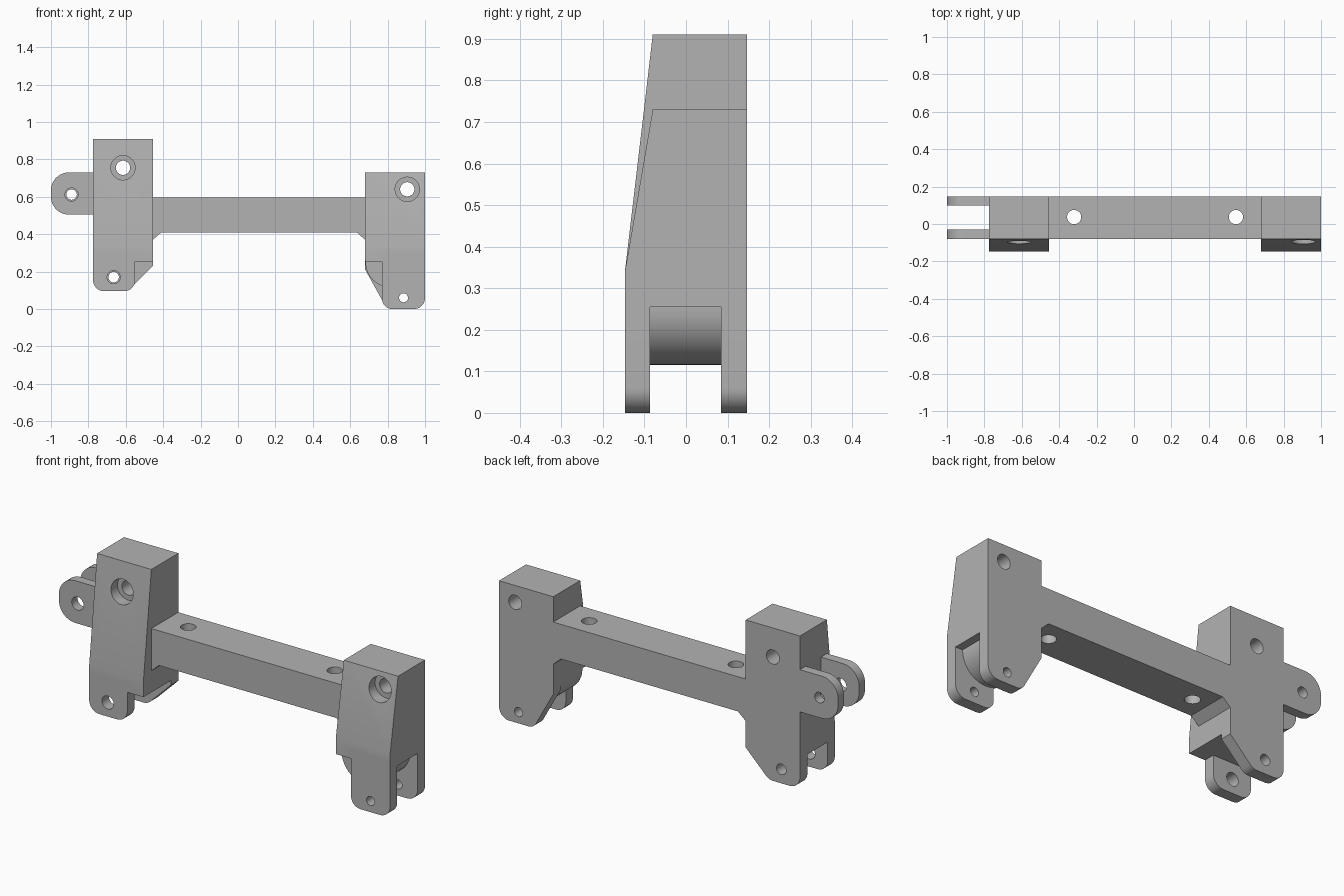
import bpy, bmesh, math
from mathutils import Vector

cube = bpy.data.objects.get("Cube")
if cube:
    bpy.data.objects.remove(cube, do_unlink=True)

grey = bpy.data.materials.new("plain grey")
grey.use_nodes = True
grey.diffuse_color = (0.45, 0.45, 0.45, 1)
grey.node_tree.nodes["Principled BSDF"].inputs["Base Color"].default_value = grey.diffuse_color

BACK, FRONT, UPPER = 0.147, -0.147, -0.08   # depth limits
SLOT = (-0.087, 0.084)                      # fork gap in y
CEIL = 0.255                                # top of the fork gap


def rounded(points, steps=10):
    """Outline from (u, v) or (u, v, radius) corners."""
    out = []
    for i, p in enumerate(points):
        c = Vector(p[:2])
        if len(p) == 2:
            out.append(c)
            continue
        a = (Vector(points[i - 1][:2]) - c).normalized()
        b = (Vector(points[(i + 1) % len(points)][:2]) - c).normalized()
        half = a.angle(b) / 2
        centre = c + (a + b).normalized() * p[2] / math.sin(half)
        start = c + a * p[2] / math.tan(half) - centre
        end = c + b * p[2] / math.tan(half) - centre
        turn = start.angle_signed(end)
        for k in range(steps + 1):
            t = -turn * k / steps
            out.append(centre + Vector((start.x * math.cos(t) - start.y * math.sin(t),
                                        start.x * math.sin(t) + start.y * math.cos(t))))
    return out


def prism(name, outline, lo, hi, axis="y"):
    """Extrude an outline along one axis (x: yz outline, y: xz, z: xy)."""
    place = {"x": lambda u, v, d: (d, u, v),
             "y": lambda u, v, d: (u, d, v),
             "z": lambda u, v, d: (u, v, d)}[axis]
    bm = bmesh.new()
    rings = [[bm.verts.new(place(p[0], p[1], d)) for p in outline] for d in (lo, hi)]
    for r in rings:
        bm.faces.new(r)
    n = len(outline)
    for i in range(n):
        j = (i + 1) % n
        bm.faces.new((rings[0][i], rings[0][j], rings[1][j], rings[1][i]))
    bmesh.ops.recalc_face_normals(bm, faces=bm.faces)
    mesh = bpy.data.meshes.new(name)
    bm.to_mesh(mesh)
    bm.free()
    mesh.materials.append(grey)
    ob = bpy.data.objects.new(name, mesh)
    bpy.context.collection.objects.link(ob)
    return ob


def box(name, x0, x1, y0, y1, z0, z1):
    return prism(name, [(x0, z0), (x1, z0), (x1, z1), (x0, z1)], y0, y1)


def hole(u, v, r, lo, hi, axis="y"):
    ring = [(u + r * math.cos(k * math.tau / 40), v + r * math.sin(k * math.tau / 40))
            for k in range(40)]
    return prism("hole_cutter", ring, lo, hi, axis)


def combine(ob, others, operation):
    """Apply booleans one by one and discard the helpers."""
    for other in others:
        mod = ob.modifiers.new("bool", "BOOLEAN")
        mod.operation, mod.solver, mod.object = operation, "EXACT", other
        deps = bpy.context.evaluated_depsgraph_get()
        mesh = bpy.data.meshes.new_from_object(ob.evaluated_get(deps))
        ob.modifiers.clear()
        ob.data = mesh
        bpy.data.objects.remove(other, do_unlink=True)


def block(name, x0, x1, top):
    """Upright block with a leaning front face."""
    return prism(name, [(BACK, CEIL), (BACK, top), (UPPER, top), (FRONT, 0.34), (FRONT, CEIL)],
                 x0, x1, "x")


# Right-hand end of the front elevation: block, fork plates and rounded stop
right = block("short_block", 0.68, 1.0, 0.73)
combine(right, [
    prism("back_plate", rounded([(0.68, 0.3), (0.68, 0.21), (0.797, 0, 0.05),
                                 (1, 0, 0.06), (1, 0.3)]), SLOT[1], BACK),
    prism("front_plate", rounded([(0.77, 0.3), (0.77, 0, 0.055), (1, 0, 0.06), (1, 0.3)]),
          FRONT, SLOT[0]),
    prism("stop", rounded([(0.681, 0.3), (0.681, 0.115, 0.137), (0.957, 0.115, 0.137),
                           (0.957, 0.3)]), -0.1, 0.1),
], "UNION")
combine(right, [hole(0.885, 0.06, 0.024, -0.3, 0.3),
                hole(0.905, 0.64, 0.038, -0.3, 0.3),
                hole(0.905, 0.64, 0.065, -0.3, -0.045)], "DIFFERENCE")

# Taller block with its fork plates
left = block("tall_block", -0.775, -0.455, 0.91)
combine(left, [
    prism("back_plate", rounded([(-0.775, 0.3), (-0.775, 0.095, 0.06), (-0.592, 0.095, 0.06),
                                 (-0.455, 0.23), (-0.455, 0.3)]), SLOT[1], BACK),
    prism("front_plate", rounded([(-0.775, 0.3), (-0.775, 0.095, 0.06),
                                  (-0.55, 0.095, 0.06), (-0.55, 0.3)]), FRONT, SLOT[0]),
], "UNION")
combine(left, [hole(-0.665, 0.17, 0.035, -0.3, 0),
               hole(-0.665, 0.17, 0.028, -0.01, 0.3),
               hole(-0.615, 0.755, 0.038, -0.3, 0.3),
               hole(-0.615, 0.755, 0.065, -0.3, -0.045)], "DIFFERENCE")

# Crossbar with small gussets underneath and two vertical holes
bar = prism("crossbar", [(-0.455, 0.595), (-0.455, 0.37), (-0.41, 0.41),
                         (0.635, 0.41), (0.68, 0.37), (0.68, 0.595)], UPPER, BACK)
combine(bar, [hole(x, 0.037, 0.038, 0, 1, "z") for x in (-0.32, 0.545)], "DIFFERENCE")

# Pair of rounded side lugs
lugs = []
for name, y0, y1, r in (("front_lug", UPPER, -0.03, 0.035), ("back_lug", 0.098, BACK, 0.028)):
    lug = prism(name, rounded([(-0.775, 0.73), (-1, 0.73, 0.095), (-1, 0.505, 0.095),
                               (-0.775, 0.505)]), y0, y1)
    combine(lug, [hole(-0.89, 0.612, r, -0.3, 0.3)], "DIFFERENCE")
    lugs.append(lug)

# Merge into one solid and keep the edges sharp
combine(left, [bar, right] + lugs, "UNION")
left.name = "bracket_body"
bpy.ops.object.select_all(action="DESELECT")
left.select_set(True)
bpy.context.view_layer.objects.active = left
bpy.ops.object.shade_smooth_by_angle(angle=math.radians(30))
